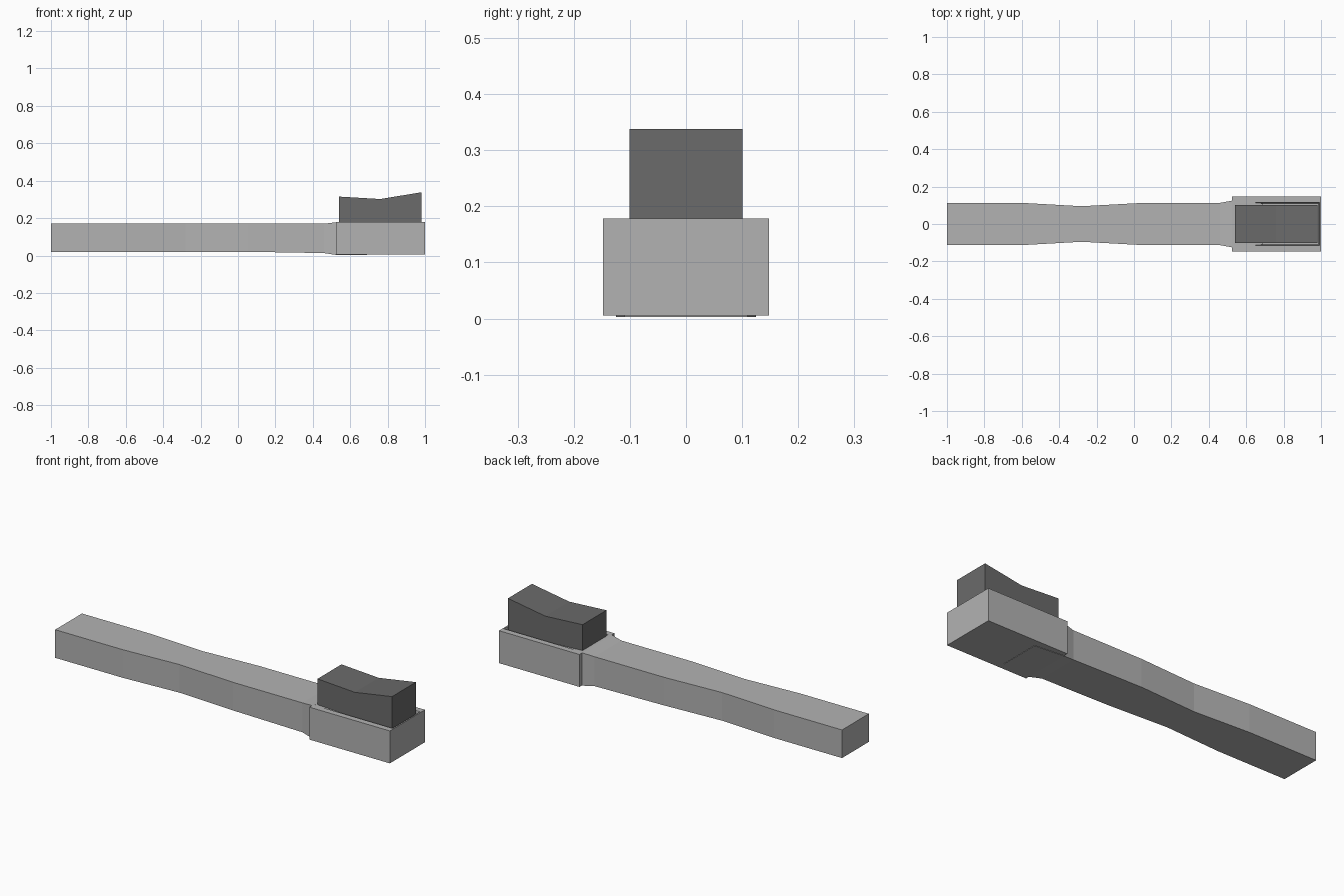
import bpy, bmesh

if "Cube" in bpy.data.objects:
    bpy.data.objects.remove(bpy.data.objects["Cube"])


def material(name, value):
    m = bpy.data.materials.new(name)
    m.diffuse_color = (value, value, value, 1)
    m.use_nodes = True
    m.node_tree.nodes["Principled BSDF"].inputs["Base Color"].default_value = m.diffuse_color
    return m


light = material("light grey plastic", 0.45)
dark = material("dark grey bristle", 0.145)


def loft(name, sections, mat):
    """Box sections (x, half width, bottom z, top z) joined along x."""
    bm = bmesh.new()
    rings = [[bm.verts.new((x, y, z)) for y, z in ((-w, b), (w, b), (w, t), (-w, t))]
             for x, w, b, t in sections]
    for r, s in zip(rings, rings[1:]):
        for i in range(4):
            j = (i + 1) % 4
            bm.faces.new((r[i], r[j], s[j], s[i]))
    bm.faces.new(rings[0])
    bm.faces.new(rings[-1])
    bmesh.ops.recalc_face_normals(bm, faces=bm.faces)
    me = bpy.data.meshes.new(name)
    bm.to_mesh(me)
    bm.free()
    ob = bpy.data.objects.new(name, me)
    bpy.context.collection.objects.link(ob)
    me.materials.append(mat)
    return ob


# Waisted handle, flaring slightly as it enters the head
loft("handle", [(-1, .113, .02, .17), (-.6, .113, .02, .17), (-.28, .095, .02, .17),
                (.05, .113, .02, .17), (.46, .113, .013, .17),
                (.525, .125, .003, .178), (.69, .11, .003, .17)], light)

# Head with a shallow bevelled pocket in its top
head = loft("head", [(.525, .148, .005, .178), (1, .148, .005, .178)], light)
bm = bmesh.new()
bm.from_mesh(head.data)
top = [f for f in bm.faces if f.normal.z > .9]
bmesh.ops.inset_region(bm, faces=top, thickness=.01)
x0, x1 = .535, .99
for v in top[0].verts:
    v.co.y = .116 if v.co.y > 0 else -.116
floor = bmesh.ops.inset_region(bm, faces=top, thickness=.008, depth=0)
for v in top[0].verts:
    v.co.z -= .02
bm.to_mesh(head.data)
bm.free()

# Bristle block with a dipped top
loft("bristles", [(.54, .101, .1, .315), (.76, .101, .1, .302),
                  (.98, .101, .1, .338)], dark)
